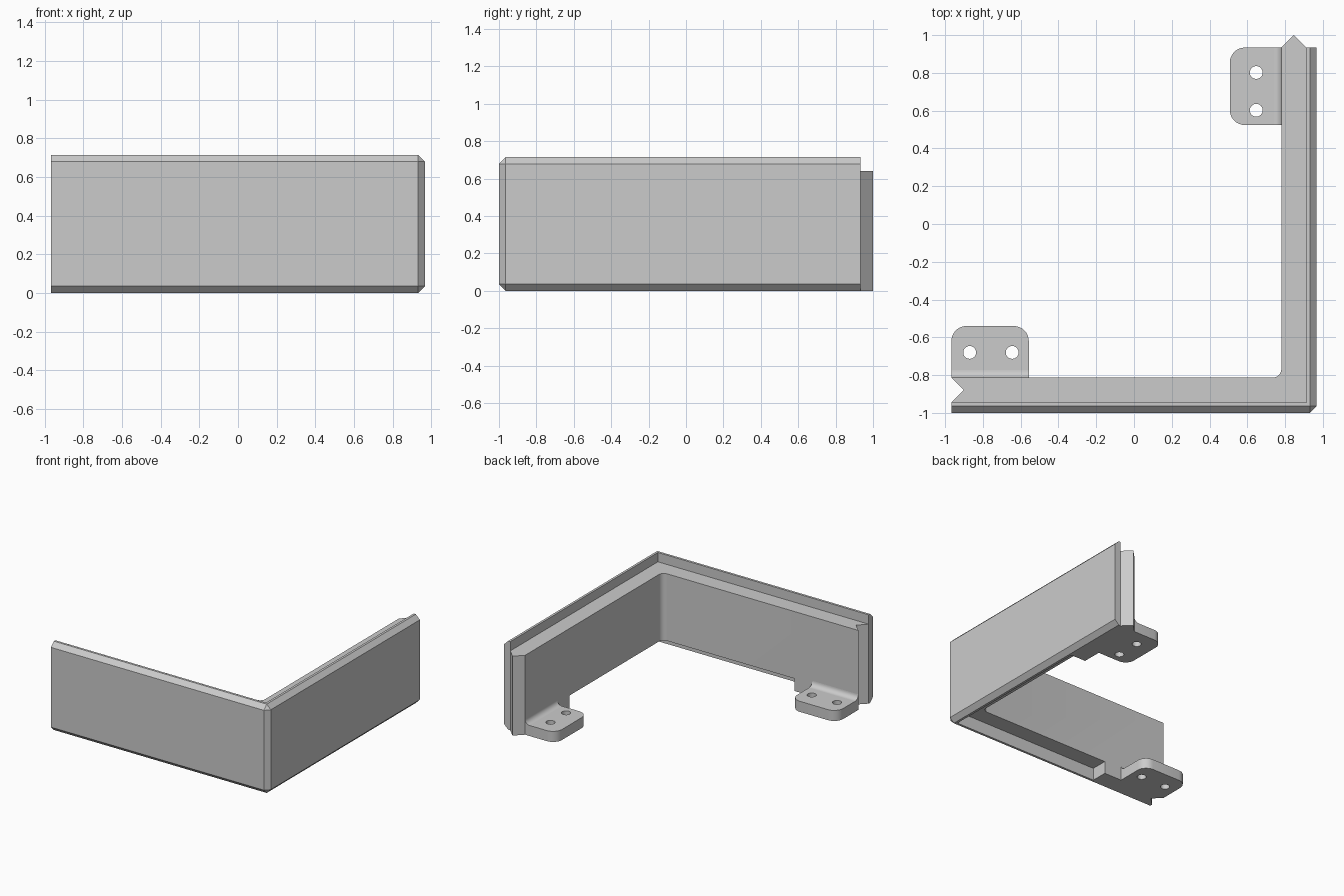
import bpy
import bmesh
import math

cube = bpy.data.objects.get("Cube")
if cube:
    bpy.data.objects.remove(cube, do_unlink=True)

grey = bpy.data.materials.new("plain_grey")
grey.use_nodes = True
grey.diffuse_color = (0.6, 0.6, 0.6, 1)
grey.node_tree.nodes["Principled BSDF"].inputs["Base Color"].default_value = (0.6, 0.6, 0.6, 1)

SIDE = 0.967             # outer face of the right arm
END = -0.967             # free end of either arm
SKIN, WALL = 0.055, 0.187  # depths from the outer face
CH, TOP, CORE_TOP = 0.036, 0.715, 0.64
STEP, FOOT = 0.10, -0.40   # raised underside, start of the foot
TAB, TAB_DEPTH, FILLET = 0.085, 0.46, 0.04


# Arm coordinates: u runs along the arm, d runs inward from the outer face
def front(u, d):
    return (u, -1 + d)


def right(u, d):
    return (SIDE - d, SIDE - 1 - u)


def arc(cu, cd, r, start, end, n=8):
    angles = [math.radians(start + (end - start) * i / n) for i in range(n + 1)]
    return [(cu + r * math.cos(a), cd + r * math.sin(a)) for a in angles]


def finish(name, bm, smooth=False):
    bmesh.ops.remove_doubles(bm, verts=bm.verts, dist=0.0001)
    bmesh.ops.recalc_face_normals(bm, faces=bm.faces)
    mesh = bpy.data.meshes.new(name)
    bm.to_mesh(mesh)
    bm.free()
    mesh.materials.append(grey)
    obj = bpy.data.objects.new(name, mesh)
    bpy.context.collection.objects.link(obj)
    if smooth:
        shade(obj)
    return obj


def activate(obj):
    bpy.ops.object.select_all(action='DESELECT')
    obj.select_set(True)
    bpy.context.view_layer.objects.active = obj


def shade(obj):
    activate(obj)
    bpy.ops.object.shade_smooth_by_angle(angle=math.radians(30))


def loft(name, rings, smooth=False):
    """Skin a list of closed rings and cap both ends."""
    bm = bmesh.new()
    loops = [[bm.verts.new(p) for p in ring] for ring in rings]
    n = len(loops[0])
    for a, b in zip(loops, loops[1:]):
        for i in range(n):
            j = (i + 1) % n
            bm.faces.new((a[i], a[j], b[j], b[i]))
    bm.faces.new(loops[0])
    bm.faces.new(loops[-1])
    return finish(name, bm, smooth)


def prism(name, outline, z0, z1, smooth=False):
    return loft(name, [[(x, y, z) for x, y in outline] for z in (z0, z1)], smooth)


def cut(obj, cutter):
    cutter.hide_render = True
    activate(obj)
    mod = obj.modifiers.new("cut", 'BOOLEAN')
    mod.operation = 'DIFFERENCE'
    mod.solver = 'EXACT'
    mod.object = cutter
    bpy.ops.object.modifier_apply(modifier=mod.name)
    bpy.data.objects.remove(cutter, do_unlink=True)


# Outer panel: chamfered section swept round the corner
section = [(0, CH), (0, TOP - CH), (CH, TOP), (SKIN, TOP), (SKIN, 0), (CH, 0)]
rings = []
for arm, order in ((front, (0, 1)), (right, (1, 0))):
    pair = [[(*arm(END, d), z) for d, z in section],
            [(*arm(SIDE - max(d, CH), d), z) for d, z in section]]
    rings += [pair[i] for i in order]
loft("outer_panel", rings)

# Inner wall: rounded inside corner, pointed tongue and matching notch
mid, point = (SKIN + WALL) / 2, (WALL - SKIN) / 2
corner_r = 0.045
cx, cy = SIDE - WALL - corner_r, -1 + WALL + corner_r
outline = [front(END, SKIN), front(SIDE - SKIN, SKIN), right(END, SKIN),
           right(END - point, mid), right(END, WALL)]
outline += arc(cx, cy, corner_r, 0, -90)
outline += [front(END, WALL), front(END + point, mid)]
wall = prism("inner_wall", outline, 0, CORE_TOP)

# Raised underside between the two feet
reach = 0.3
relief = [front(FOOT, 0), front(SIDE, 0), right(FOOT, 0),
          right(FOOT, reach), front(SIDE - reach, reach), front(FOOT, reach)]
cut(wall, prism("underside_cutter", relief, -0.1, STEP))
shade(wall)

# Mounting tabs with rounded corners, two holes and a fillet to the wall
TAB_IN, r = -0.557, 0.08
for label, arm, holes in (("front", front, (-0.87, -0.645)),
                          ("right", right, (-0.835, -0.635))):
    plan = [(END, WALL), (TAB_IN, WALL)]
    plan += arc(TAB_IN - r, TAB_DEPTH - r, r, 0, 90)
    plan += arc(END + r, TAB_DEPTH - r, r, 90, 180)
    tab = prism(label + "_mounting_tab", [arm(*p) for p in plan], 0, TAB)
    for u in holes:
        circle = arc(u, 0.32, 0.034, 0, 345, 23)
        cut(tab, prism("hole_cutter", [arm(*p) for p in circle], -0.1, 0.2))
    shade(tab)

    curve = [(WALL, TAB)] + arc(WALL + FILLET, TAB + FILLET, FILLET, 270, 180)
    loft(label + "_tab_fillet",
         [[(*arm(u, d), z) for d, z in curve] for u in (END, TAB_IN)], True)
